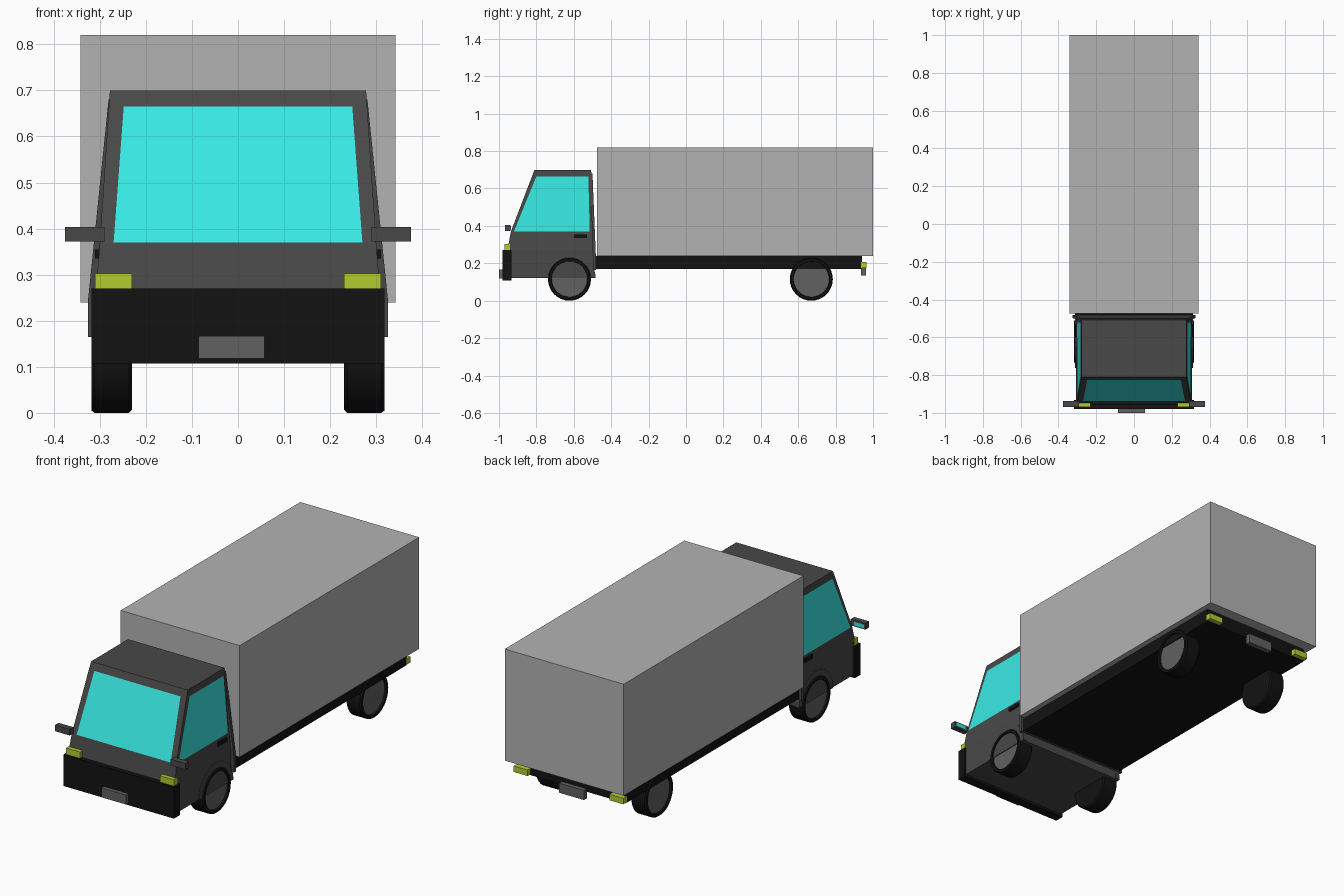
import bpy, math

if "Cube" in bpy.data.objects:
    bpy.data.objects.remove(bpy.data.objects["Cube"])

def material(name, r, g, b):
    m = bpy.data.materials.new(name)
    m.diffuse_color = (r, g, b, 1)
    m.use_nodes = True
    m.node_tree.nodes["Principled BSDF"].inputs["Base Color"].default_value = m.diffuse_color
    return m

BLACK = material("black", 0.006, 0.006, 0.006)
DARK = material("dark_grey", 0.065, 0.065, 0.065)
MID = material("mid_grey", 0.12, 0.12, 0.12)
GLASS = material("cyan_glass", 0.04, 0.82, 0.78)
LAMP = material("lamp_yellow", 0.45, 0.6, 0.03)
BOX = material("box_grey", 0.45, 0.45, 0.45)

def mesh(name, verts, faces, mat):
    me = bpy.data.meshes.new(name)
    me.from_pydata(verts, [], faces)
    me.materials.append(mat)
    ob = bpy.data.objects.new(name, me)
    bpy.context.collection.objects.link(ob)
    return ob

def loft(name, rings, mat):
    """Closed solid through rings with equal point counts."""
    n = len(rings[0])
    verts = [p for r in rings for p in r]
    faces = [tuple(reversed(range(n))), tuple(range(len(verts) - n, len(verts)))]
    for k in range(len(rings) - 1):
        for i in range(n):
            j = (i + 1) % n
            faces.append((k*n + i, k*n + j, (k+1)*n + j, (k+1)*n + i))
    return mesh(name, verts, faces, mat)

def rect(x0, x1, y0, y1, z):
    return [(x0, y0, z), (x1, y0, z), (x1, y1, z), (x0, y1, z)]

def block(name, x0, x1, y0, y1, z0, z1, mat):
    return loft(name, [rect(x0, x1, y0, y1, z0), rect(x0, x1, y0, y1, z1)], mat)

def pair(ob):
    """Mirrored copy across x = 0."""
    mod = ob.modifiers.new("mirror", 'MIRROR')
    mod.use_axis[0] = True
    return ob

def wheel(name, y):
    # Lathe profile (x, radius): tyre, then recessed hub
    n, r = 32, 0.115
    prof = [(0.23, 0.108), (0.237, r), (0.311, r), (0.318, 0.11), (0.318, 0.097), (0.308, 0.095)]
    rings = [[(x, y + q * math.cos(2*math.pi*i/n), r + q * math.sin(2*math.pi*i/n))
              for i in range(n)] for x, q in prof]
    ob = loft(name, rings, BLACK)
    ob.data.materials.append(MID)
    ob.data.polygons[1].material_index = 1
    bpy.context.view_layer.objects.active = ob
    ob.select_set(True)
    bpy.ops.object.shade_smooth_by_angle(angle=math.radians(30))
    ob.select_set(False)
    pair(ob)

# Cargo box and chassis
block("cargo_box", -0.342, 0.342, -0.475, 1.0, 0.24, 0.82, BOX)
block("chassis", -0.312, 0.312, -0.49, 0.94, 0.17, 0.24, BLACK)

# Cab: lower body, belt line, sloped greenhouse
loft("cab", [rect(-0.308, 0.308, -0.96, -0.488, 0.12),
             rect(-0.308, 0.308, -0.955, -0.49, 0.27),
             rect(-0.30, 0.30, -0.936, -0.495, 0.37),
             rect(-0.278, 0.278, -0.81, -0.507, 0.70)], DARK)

# Flared panel behind the cab
loft("cab_rear_panel", [rect(-0.326, 0.326, -0.498, -0.482, 0.165),
                        rect(-0.326, 0.326, -0.498, -0.482, 0.24),
                        rect(-0.281, 0.281, -0.512, -0.500, 0.68)], DARK)

# Windows
def front_y(z): return -0.936 + (z - 0.37) * 0.126 / 0.33 - 0.003
def side_x(z): return 0.30 - (z - 0.37) * 0.022 / 0.33 + 0.002
mesh("windscreen", [(-0.27, front_y(.37), .37), (0.27, front_y(.37), .37),
                    (0.248, front_y(.665), .665), (-0.248, front_y(.665), .665)],
     [(0, 1, 2, 3)], GLASS)
pair(mesh("side_window", [(side_x(z), y, z) for y, z in
          ((-0.92, .37), (-0.515, .37), (-0.522, .665), (-0.80, .665))], [(0, 1, 2, 3)], GLASS))

# Wheel arches on the front wheels
arch = [(0.14 * math.cos(a), 0.14 * math.sin(a)) for a in
        [math.pi * i / 16 for i in range(17)]]
pair(loft("wheel_arch", [[(x, -0.623 + c, 0.12 + s) for c, s in arch] for x in (0.29, 0.312)], DARK))

# Wheels
wheel("front_wheel", -0.623)
wheel("rear_wheel", 0.67)

# Bumper, lamps, plates
block("front_bumper", -0.318, 0.318, -0.98, -0.932, 0.107, 0.27, BLACK)
pair(block("headlight", 0.23, 0.31, -0.97, -0.94, 0.27, 0.303, LAMP))
pair(block("tail_light", 0.235, 0.315, 0.935, 0.965, 0.175, 0.206, LAMP))
block("front_plate", -0.086, 0.057, -1.0, -0.975, 0.118, 0.167, MID)
block("rear_plate", -0.086, 0.057, 0.935, 0.962, 0.135, 0.185, MID)

# Mirrors with rear-facing glass, door handles
pair(block("side_mirror", 0.29, 0.375, -0.968, -0.938, 0.372, 0.404, DARK))
pair(block("mirror_glass", 0.31, 0.368, -0.94, -0.936, 0.378, 0.398, GLASS))
pair(block("door_handle", 0.295, 0.31, -0.60, -0.53, 0.335, 0.355, BLACK))
